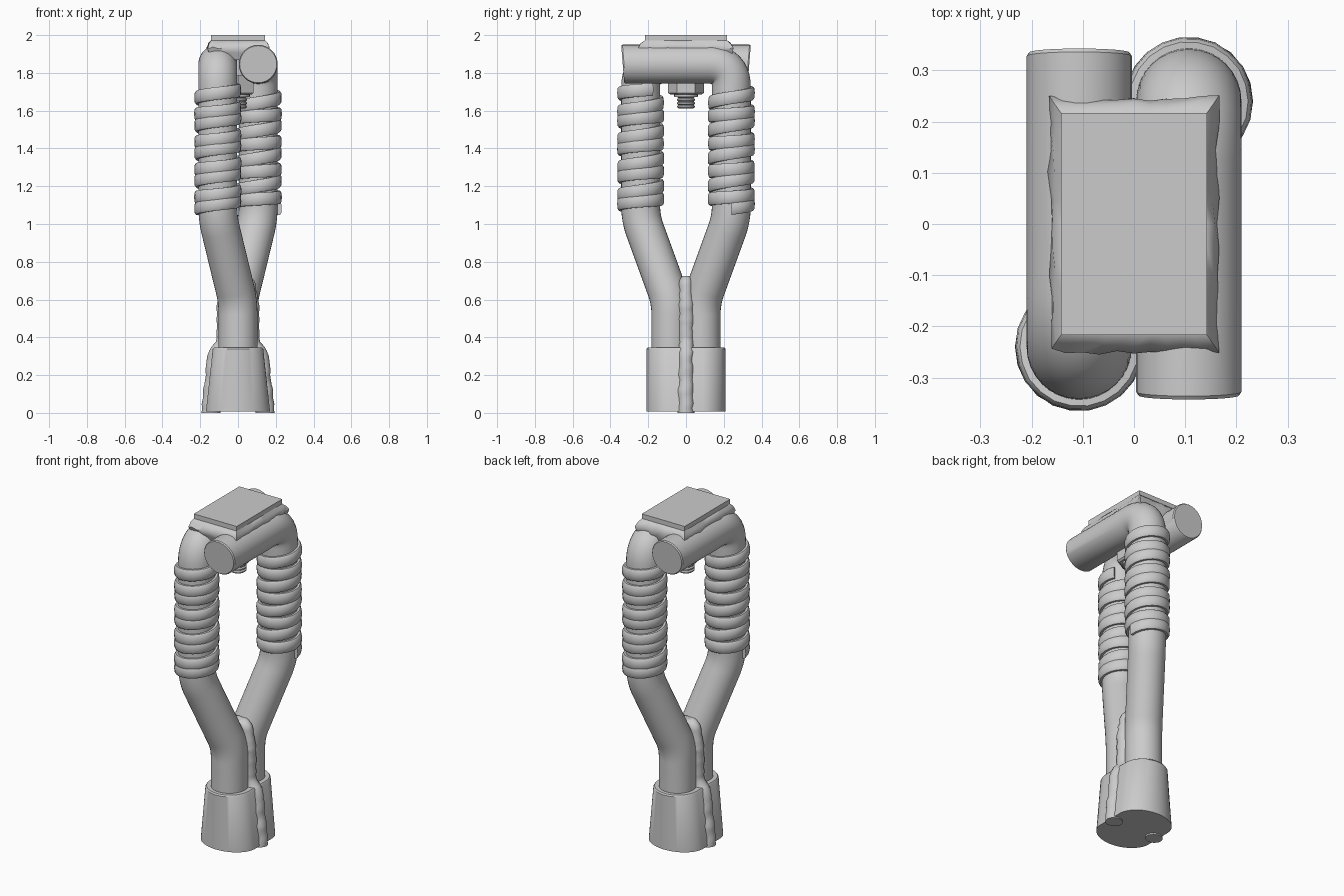
import bpy, bmesh, math, random
from mathutils import Vector, Matrix

if "Cube" in bpy.data.objects:
    bpy.data.objects.remove(bpy.data.objects["Cube"])

random.seed(4)
TAU = 2 * math.pi
R = 0.103


def finish(name, bm, angle=35):
    bmesh.ops.recalc_face_normals(bm, faces=bm.faces)
    me = bpy.data.meshes.new(name)
    bm.to_mesh(me)
    bm.free()
    ob = bpy.data.objects.new(name, me)
    bpy.context.collection.objects.link(ob)
    bpy.ops.object.select_all(action='DESELECT')
    ob.select_set(True)
    bpy.context.view_layer.objects.active = ob
    bpy.ops.object.shade_smooth_by_angle(angle=math.radians(angle))
    return ob


def loft(name, rings, angle=35):
    """Skin closed rings of points and cap both ends."""
    bm = bmesh.new()
    vs = [[bm.verts.new(p) for p in r] for r in rings]
    n = len(vs[0])
    for a, b in zip(vs, vs[1:]):
        for i in range(n):
            j = (i + 1) % n
            bm.faces.new((a[i], a[j], b[j], b[i]))
    bm.faces.new(vs[0])
    bm.faces.new(vs[-1])
    return finish(name, bm, angle)


def half_turn(ob, name):
    """Second copy, rotated 180 degrees about the vertical axis."""
    c = ob.copy()
    c.data = ob.data.copy()
    c.name = name
    c.data.transform(Matrix.Rotation(math.pi, 4, 'Z'))
    bpy.context.collection.objects.link(c)


def rounded(points, lengths, steps=10):
    """Polyline with curved corners."""
    P = [Vector(p) for p in points]
    out = [P[0]]
    for i, d in enumerate(lengths, 1):
        a = P[i] + (P[i - 1] - P[i]).normalized() * d
        b = P[i] + (P[i + 1] - P[i]).normalized() * d
        for k in range(steps + 1):
            t = k / steps
            out.append(a * (1 - t) ** 2 + P[i] * 2 * t * (1 - t) + b * t * t)
    return out + [P[-1]]


# Bent tubes
path = rounded([(0, 0.08, 0.3), (0, 0.08, 0.59), (0.107, 0.24, 1.03),
                (0.107, 0.24, 1.846), (0.107, -0.328, 1.846)], [0.07, 0.07, 0.12])
path.append(Vector((0.107, -0.335, 1.846)))
rings, u, prev = [], Vector((1, 0, 0)), None
for i, p in enumerate(path):
    t = (path[min(i + 1, len(path) - 1)] - path[max(i - 1, 0)]).normalized()
    u = (u - t * u.dot(t)).normalized()
    v = t.cross(u)
    r = R - 0.005 if i == len(path) - 1 else R
    rings.append([p + (u * math.cos(TAU * k / 32) + v * math.sin(TAU * k / 32)) * r
                  for k in range(32)])
for ring in rings[-2:]:                      # slightly slanted saw cut
    for q in ring:
        q.y -= 0.08 * (q.z - 1.846)
half_turn(loft("back_tube", rings), "front_tube")

# Grip wrapping
rings, turns, seg = [], 8.6, 22
count = int(turns * seg)
for i in range(count + 1):
    a = TAU * i / seg
    z = 1.075 + 0.63 * i / count + 0.012 * math.sin(a / 2 + 0.6)
    out = Vector((math.cos(a), math.sin(a), 0))
    bulge = 0.016 + random.uniform(-0.001, 0.001)
    ring = []
    for k in range(10):
        c, s = math.cos(TAU * k / 10), math.sin(TAU * k / 10)
        c = math.copysign(abs(c) ** 0.7, c)
        s = math.copysign(abs(s) ** 0.7, s)
        ring.append(Vector((0.107, 0.24, z + 0.035 * s)) + out * (0.109 + bulge * c))
    rings.append(ring)
half_turn(loft("back_grip_wrap", rings, 50), "front_grip_wrap")

# Tapered bottom collar around both tubes
rings = []
for z, rx, ry in [(0.008, 0.17, 0.13), (0.337, 0.134, 0.13), (0.345, 0.128, 0.124)]:
    ring = []
    for k in range(48):
        a = TAU * (k + 0.5) / 48
        s = math.sin(a)
        ring.append(Vector((rx * math.cos(a), math.copysign(0.08, s) + ry * s, z)))
    rings.append(ring)
loft("bottom_collar", rings)

# Vertical weld seams: outer x at heights
outline = [(0, 0.19), (0.02, 0.196), (0.34, 0.155), (0.375, 0.117),
           (0.6, 0.109), (0.70, 0.088), (0.725, 0.065)]


def outer_x(z):
    for (z0, x0), (z1, x1) in zip(outline, outline[1:]):
        if z <= z1:
            return x0 + (x1 - x0) * (z - z0) / (z1 - z0)
    return outline[-1][1]


rings = []
for i in range(30):
    z = 0.725 * i / 29
    w = 0.042 + random.uniform(-0.005, 0.005)
    d = 0.05
    if i > 27:
        w *= 0.85 if i == 28 else 0.65
    x = outer_x(z) + random.uniform(-0.004, 0.004)
    yc = random.uniform(-0.003, 0.003)
    rings.append([Vector((x - d + d * math.cos(TAU * k / 14),
                          yc + w * math.sin(TAU * k / 14), z)) for k in range(14)])
half_turn(loft("right_weld", rings, 60), "left_weld")

# Top plate
bm = bmesh.new()
bmesh.ops.create_cube(bm, size=1, matrix=Matrix.Translation((0, 0, 1.975))
                      @ Matrix.Diagonal((0.286, 0.434, 0.05, 1)))
finish("top_plate", bm)

# Weld skirt under the plate
rings = []
for z, hx, hy, jit in [(1.87, 0.13, 0.225, 0.003), (1.905, 0.155, 0.24, 0.006),
                       (1.932, 0.164, 0.248, 0.006), (1.955, 0.156, 0.236, 0.004),
                       (1.973, 0.142, 0.216, 0)]:
    corners = [(-hx, -hy), (hx, -hy), (hx, hy), (-hx, hy)]
    ring = []
    for c in range(4):
        (x0, y0), (x1, y1) = corners[c], corners[(c + 1) % 4]
        for k in range(10):
            f = k / 10
            g = 1 + random.uniform(-jit, jit) * 5
            sag = random.uniform(-jit, jit)
            ring.append(Vector(((x0 + (x1 - x0) * f) * g, (y0 + (y1 - y0) * f) * g, z + sag)))
    rings.append(ring)
loft("plate_weld", rings, 50)


# Bolt hanging between the tubes
def turned(name, profile, sides, phase=0.0):
    loft(name, [[Vector((r * math.cos(TAU * k / sides + phase),
                         r * math.sin(TAU * k / sides + phase), z))
                 for k in range(sides)] for z, r in profile], 30)


turned("hex_nut", [(1.685, 0.082), (1.694, 0.094), (1.79, 0.094)], 6, math.pi / 2)
turned("nut_collar", [(1.672, 0.062), (1.70, 0.064)], 24)
thread = [(1.612, 0.038)]
for i in range(4):
    z = 1.618 + i * 0.018
    thread += [(z, 0.047), (z + 0.007, 0.047), (z + 0.0125, 0.04)]
thread.append((1.9, 0.04))
turned("threaded_bolt", thread, 24)
